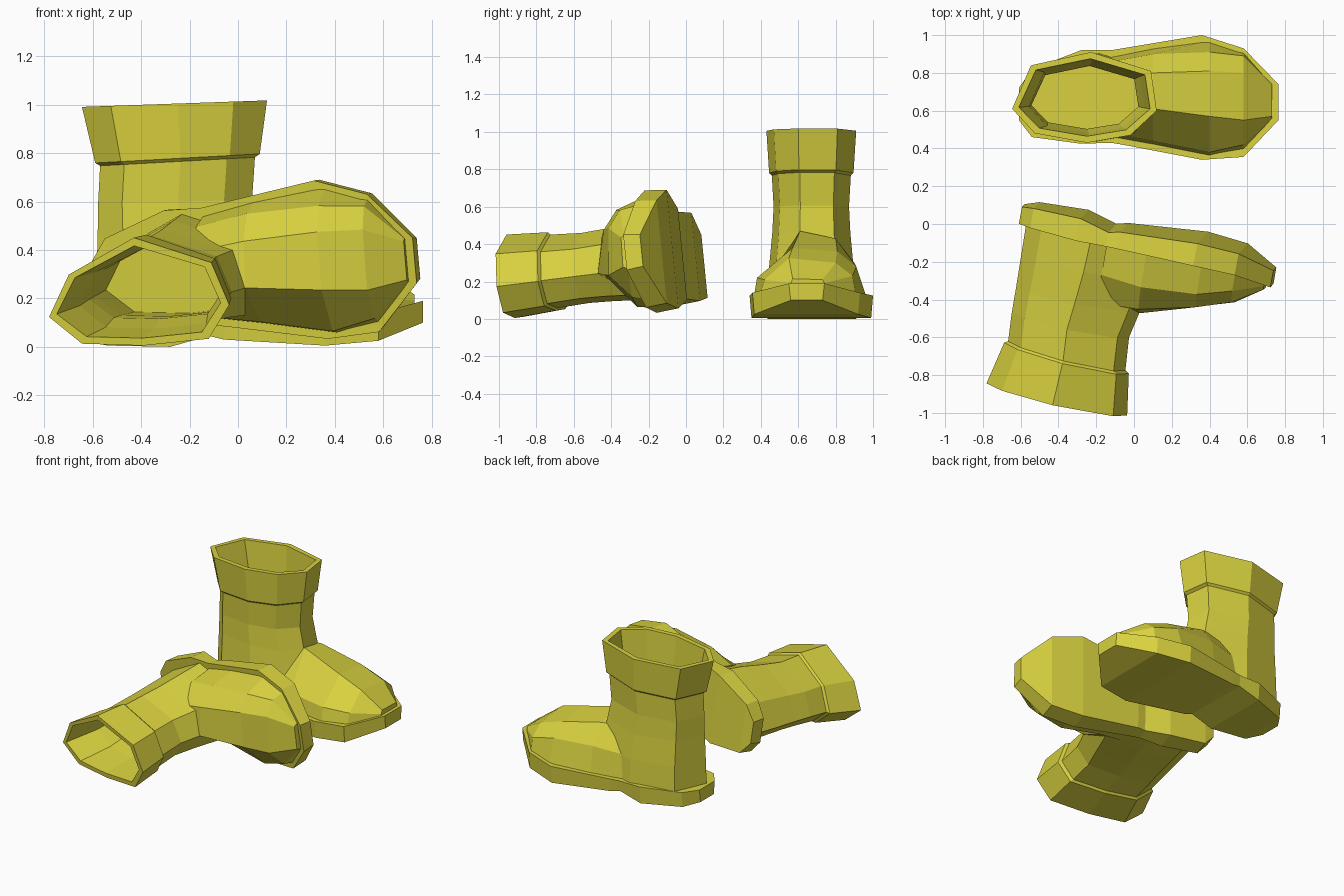
import bpy, bmesh
from math import radians
from mathutils import Matrix, Vector

if "Cube" in bpy.data.objects:
    bpy.data.objects.remove(bpy.data.objects["Cube"])

yellow = bpy.data.materials.new("boot_yellow")
yellow.diffuse_color = (0.69, 0.64, 0.05, 1)
yellow.use_nodes = True
yellow.node_tree.nodes["Principled BSDF"].inputs["Base Color"].default_value = yellow.diffuse_color


def add_object(name, me):
    ob = bpy.data.objects.new(name, me)
    bpy.context.collection.objects.link(ob)
    return ob


def loft(name, rings):
    """Closed solid skinned through equal-length rings of points."""
    bm = bmesh.new()
    rows = [[bm.verts.new(p) for p in r] for r in rings]
    n = len(rows[0])
    for a, b in zip(rows, rows[1:]):
        for i in range(n):
            j = (i + 1) % n
            bm.faces.new((a[i], a[j], b[j], b[i]))
    bm.faces.new(rows[0][::-1])
    bm.faces.new(rows[-1])
    bmesh.ops.recalc_face_normals(bm, faces=bm.faces)
    me = bpy.data.meshes.new(name)
    bm.to_mesh(me)
    bm.free()
    me.materials.append(yellow)
    return add_object(name, me)


def leg_ring(rim, z, x0, x1, ys, slope=0.0, inset=0.0):
    """Opening outline stretched to x0..x1 and scaled in y."""
    x0, x1, ys = x0 + inset, x1 - inset, ys - inset / .24
    out = []
    for x, y in rim:
        px = x0 + (x + .65) / .77 * (x1 - x0)
        out.append((px, y * ys, z + slope * (px + .26)))
    return out


# Leg with flared cuff: z, x min, x max, y scale, slope
LEG = [(.09, -.59, .15, .98, 0), (.28, -.585, .13, .94, 0),
       (.46, -.58, .09, .87, 0), (.60, -.578, .058, .84, .02),
       (.765, -.57, .07, .88, .055), (.778, -.59, .09, .94, .055),
       (1.005, -.645, .12, 1.0, .035)]
HOLE = [(.16,) + LEG[0][1:]] + LEG[1:4] + LEG[5:] + [(1.15, -.665, .14, 1.05, 0)]

# Foot: cross-sections (y, z) along x
FOOT = [
    (-.12, [(-.21, .10), (-.19, .25), (-.06, .45), (.10, .44), (.19, .28), (.215, .10)]),
    (.10, [(-.25, .10), (-.23, .22), (-.06, .47), (.13, .43), (.23, .30), (.26, .10)]),
    (.40, [(-.31, .10), (-.29, .22), (-.10, .38), (.14, .36), (.24, .28), (.30, .10)]),
    (.58, [(-.28, .11), (-.25, .21), (-.12, .325), (.13, .30), (.22, .23), (.24, .11)]),
    (.73, [(-.11, .15), (-.11, .19), (-.10, .215), (.06, .21), (.07, .19), (.07, .15)]),
]

# Sole with heel and arch: x, y left, y right, z bottom, z top
SOLE = [(-.61, -.12, .05, .02, .11), (-.54, -.21, .15, .005, .11),
        (-.28, -.245, .25, 0, .12), (-.12, -.24, .25, .045, .12),
        (-.06, -.25, .26, .03, .12), (.36, -.33, .33, .005, .125),
        (.58, -.315, .26, .025, .14), (.765, -.12, .07, .10, .19)]


def make_boot(name, rim):
    """Joined leg and foot, hollowed out, standing on its own sole."""
    sole = loft(name + "_sole",
                [[(x, l + .01, b), (x, l, t), (x, r, t), (x, r - .01, b)]
                 for x, l, r, b, t in SOLE])
    leg = loft("leg", [leg_ring(rim, *r) for r in LEG])
    hole = loft("hollow", [leg_ring(rim, *r, inset=.035) for r in HOLE])
    foot = loft("foot", [[(x, y, z) for y, z in s] for x, s in FOOT])
    for ob, op in ((foot, 'UNION'), (hole, 'DIFFERENCE')):
        m = leg.modifiers.new(op, 'BOOLEAN')
        m.object, m.operation, m.solver = ob, op, 'EXACT'
    dg = bpy.context.evaluated_depsgraph_get()
    me = bpy.data.meshes.new_from_object(leg.evaluated_get(dg))
    for ob in (leg, foot, hole):
        bpy.data.objects.remove(ob)
    me.materials.clear()
    me.materials.append(yellow)
    for p in me.polygons:
        p.material_index = 0
        p.use_smooth = False
    return [add_object(name + "_upper", me), sole]


# Standing boot
for ob in make_boot("standing_boot",
                    [(-.65, -.06), (-.55, .17), (-.23, .24), (.09, .14),
                     (.12, -.07), (-.02, -.20), (-.25, -.24), (-.53, -.19)]):
    ob.location.y = .67

# Fallen boot: tipped onto its side, its opening pressed flat by the ground
parts = make_boot("fallen_boot",
                  [(-.64, -.07), (-.54, .10), (-.25, .235), (.07, .11),
                   (.13, -.07), (.03, -.205), (-.25, -.215), (-.51, -.19)])
rot = (Matrix.Rotation(radians(-10.8), 4, 'Z') @ Matrix.Rotation(radians(-4), 4, 'Y')
       @ Matrix.Rotation(radians(96.5), 4, 'X'))
low = min((rot @ v.co).z for o in parts for v in o.data.vertices)
for ob in parts:
    ob.matrix_world = Matrix.Translation(Vector((.012, .0, .005 - low))) @ rot
